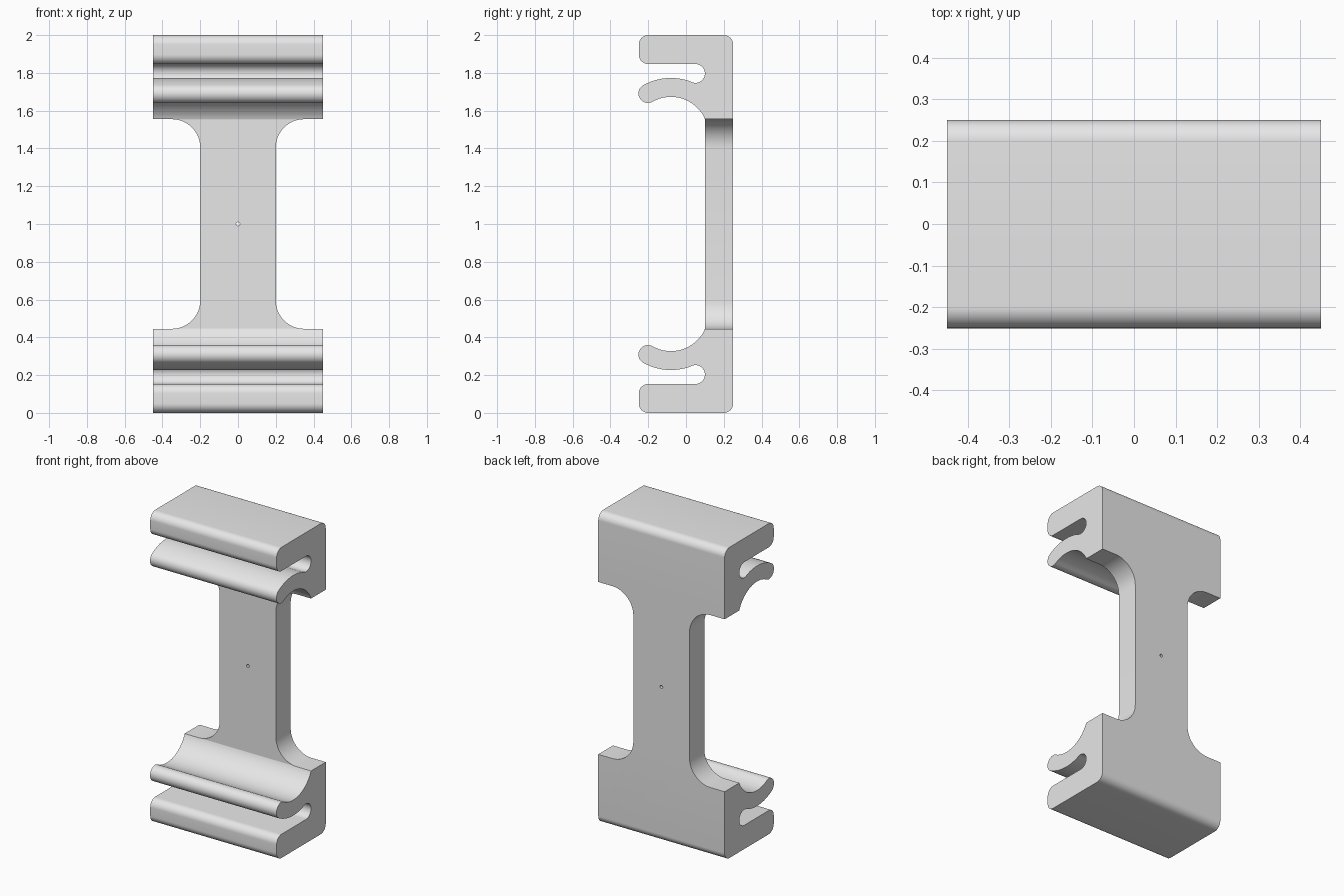
import bpy, bmesh
from math import radians, cos, sin, atan2, degrees, hypot

cube = bpy.data.objects.get("Cube")
if cube:
    bpy.data.objects.remove(cube, do_unlink=True)

grey = bpy.data.materials.new("light grey")
grey.use_nodes = True
colour = (0.8, 0.8, 0.8, 1)
grey.diffuse_color = colour
grey.node_tree.nodes["Principled BSDF"].inputs["Base Color"].default_value = colour


def arc(cx, cz, r, a0, a1, step=7.5):
    """Points on an arc from angle a0 to a1, in degrees."""
    n = max(2, round(abs(a1 - a0) / step))
    angles = [radians(a0 + (a1 - a0) * i / n) for i in range(n + 1)]
    return [(cx + r * cos(a), cz + r * sin(a)) for a in angles]


def mirrored(half):
    """Complete a lower half outline with its reflection about z = 1."""
    return half + [(u, 2 - z) for u, z in reversed(half)]


def prism(name, outline, start, end, axis):
    """Extrude a closed outline along x (outline in y, z) or y (in x, z)."""
    def place(u, z, t):
        return (t, u, z) if axis == "x" else (u, t, z)
    bm = bmesh.new()
    face = bm.faces.new([bm.verts.new(place(u, z, start)) for u, z in outline])
    new = bmesh.ops.extrude_face_region(bm, geom=[face])["geom"]
    shift = place(0, 0, end - start)
    bmesh.ops.translate(bm, vec=shift, verts=[v for v in new if isinstance(v, bmesh.types.BMVert)])
    bmesh.ops.remove_doubles(bm, verts=bm.verts, dist=0.0001)
    bmesh.ops.recalc_face_normals(bm, faces=bm.faces)
    mesh = bpy.data.meshes.new(name)
    bm.to_mesh(mesh)
    bm.free()
    mesh.materials.append(grey)
    obj = bpy.data.objects.new(name, mesh)
    bpy.context.collection.objects.link(obj)
    return obj


# Side profile: rounded jaw, slot, and curved spring lip with a round tip
r = 0.05
step_z = 0.445
spring = (-0.08, 0.525)
inner, outer = 0.198, 0.298
slot = (0.05, 0.203)
slot_angle = degrees(atan2(spring[1] - slot[1], spring[0] - slot[0]))
tip_angle = 240.6
mid = (inner + outer) / 2
tip = (spring[0] + mid * cos(radians(tip_angle)), spring[1] + mid * sin(radians(tip_angle)))
end_angle = 360 + degrees(atan2(step_z - spring[1], 0.1 - spring[0]))

half = arc(0.2, r, r, 360, 270)
half += arc(-0.2, r, r, 270, 180)
half += arc(-0.2, slot[1] - 2 * r, r, 180, 90)
half += arc(*slot, r, -90, slot_angle)
half += arc(*spring, outer, slot_angle + 180, tip_angle, 4)[1:]
half += arc(*tip, r, tip_angle, tip_angle - 180)[1:]
half += arc(*spring, inner, tip_angle, end_angle, 4)[1:-1]
half += [(0.1, step_z)]
bracket = prism("clip_bracket", mirrored(half), -0.45, 0.45, "x")

# Cutters: a filleted waist on each side and a small centre hole
waist = [(0.6, step_z)] + arc(0.35, step_z + 0.15, 0.15, 270, 180)
cutters = [prism("waist_cutter", mirrored([(s * x, z) for x, z in waist]), 0.02, 0.4, "y")
           for s in (-1, 1)]
cutters.append(prism("hole_cutter", arc(0, 1, 0.01, 0, 360, 22.5)[:-1], 0, 0.4, "y"))

bpy.context.view_layer.objects.active = bracket
for cutter in cutters:
    cutter.hide_render = True
    mod = bracket.modifiers.new("cut", "BOOLEAN")
    mod.operation = "DIFFERENCE"
    mod.solver = "EXACT"
    mod.object = cutter
    bpy.ops.object.modifier_apply(modifier=mod.name)
    bpy.data.objects.remove(cutter, do_unlink=True)

# Smooth the curves and keep the edges crisp
bpy.ops.object.select_all(action="DESELECT")
bracket.select_set(True)
bpy.ops.object.shade_smooth_by_angle(angle=radians(30))
